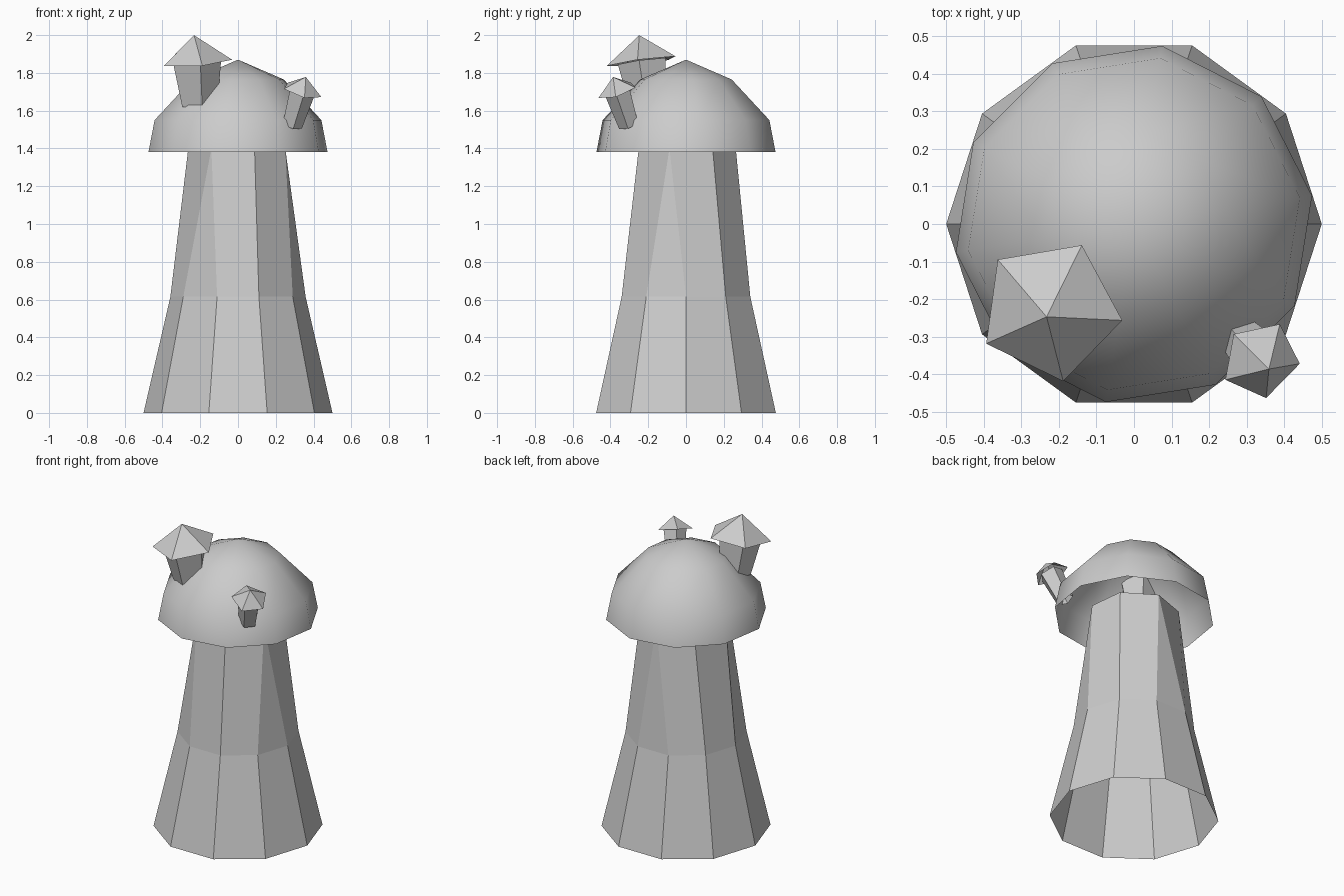
import bpy, bmesh
from math import cos, sin, pi, radians
from mathutils import Vector

cube = bpy.data.objects.get("Cube")
if cube:
    bpy.data.objects.remove(cube, do_unlink=True)

# One plain grey for everything
grey = bpy.data.materials.new("plain_grey")
grey.use_nodes = True
grey.diffuse_color = (0.6, 0.6, 0.6, 1)
grey.node_tree.nodes["Principled BSDF"].inputs["Base Color"].default_value = (0.6, 0.6, 0.6, 1)


def ring(bm, radius, z, sides, phase):
    step = 2 * pi / sides
    return [bm.verts.new((radius * cos(phase + i * step), radius * sin(phase + i * step), z))
            for i in range(sides)]


def join_rings(bm, low, high):
    """Join two rings; each low vertex goes to the nearest direction above."""
    def nearest(v):
        d = v.co.xy.normalized()
        return max(high, key=lambda h: h.co.xy.normalized().dot(d))
    for a, b in zip(low, low[1:] + low[:1]):
        ta, tb = nearest(a), nearest(b)
        bm.faces.new([a, b, tb] if ta is tb else [a, b, tb, ta])


def fan(bm, low, apex_z):
    tip = bm.verts.new((0, 0, apex_z))
    for a, b in zip(low, low[1:] + low[:1]):
        bm.faces.new([a, b, tip])


def finish(bm, name, smooth=False):
    mesh = bpy.data.meshes.new(name)
    for f in bm.faces:
        f.smooth = smooth
    bm.to_mesh(mesh)
    bm.free()
    mesh.materials.append(grey)
    obj = bpy.data.objects.new(name, mesh)
    bpy.context.collection.objects.link(obj)
    return obj


# Main stem: ten sides below, narrowing to seven at the top
bm = bmesh.new()
foot = ring(bm, 0.5, 0, 10, 0)
waist = ring(bm, 0.358, 0.615, 10, 0)
neck = ring(bm, 0.265, 1.4, 7, radians(135))
join_rings(bm, foot, waist)
join_rings(bm, waist, neck)
finish(bm, "main_stem")

# Main cap: smooth open dome
bm = bmesh.new()
rings = [ring(bm, r, z, 10, radians(9)) for r, z in ((0.48, 1.38), (0.447, 1.55), (0.245, 1.765))]
for low, high in zip(rings, rings[1:]):
    join_rings(bm, low, high)
fan(bm, rings[-1], 1.87)
finish(bm, "main_cap", smooth=True)


# Small five-sided mushrooms growing from the dome
def sprout(name, centre, axis, cap_radius, cap_height, stem_length, stem_top, stem_end):
    turn = Vector((0, 0, 1)).rotation_difference(Vector(axis))
    phase = radians(-8)
    bm = bmesh.new()
    join_rings(bm, ring(bm, stem_end, -stem_length, 5, phase), ring(bm, stem_top, 0, 5, phase))
    stem = finish(bm, name + "_stem")
    bm = bmesh.new()
    fan(bm, ring(bm, cap_radius, 0, 5, phase), cap_height)
    cap = finish(bm, name + "_cap")
    for obj in (stem, cap):
        obj.rotation_mode = 'QUATERNION'
        obj.rotation_quaternion = turn
        obj.location = centre


sprout("large_sprout", (-0.223, -0.229, 1.86), (-0.07, -0.13, 1), 0.194, 0.141, 0.23, 0.135, 0.1)
sprout("small_sprout", (0.338, -0.362, 1.705), (0.29, -0.33, 1), 0.109, 0.08, 0.2, 0.072, 0.056)
